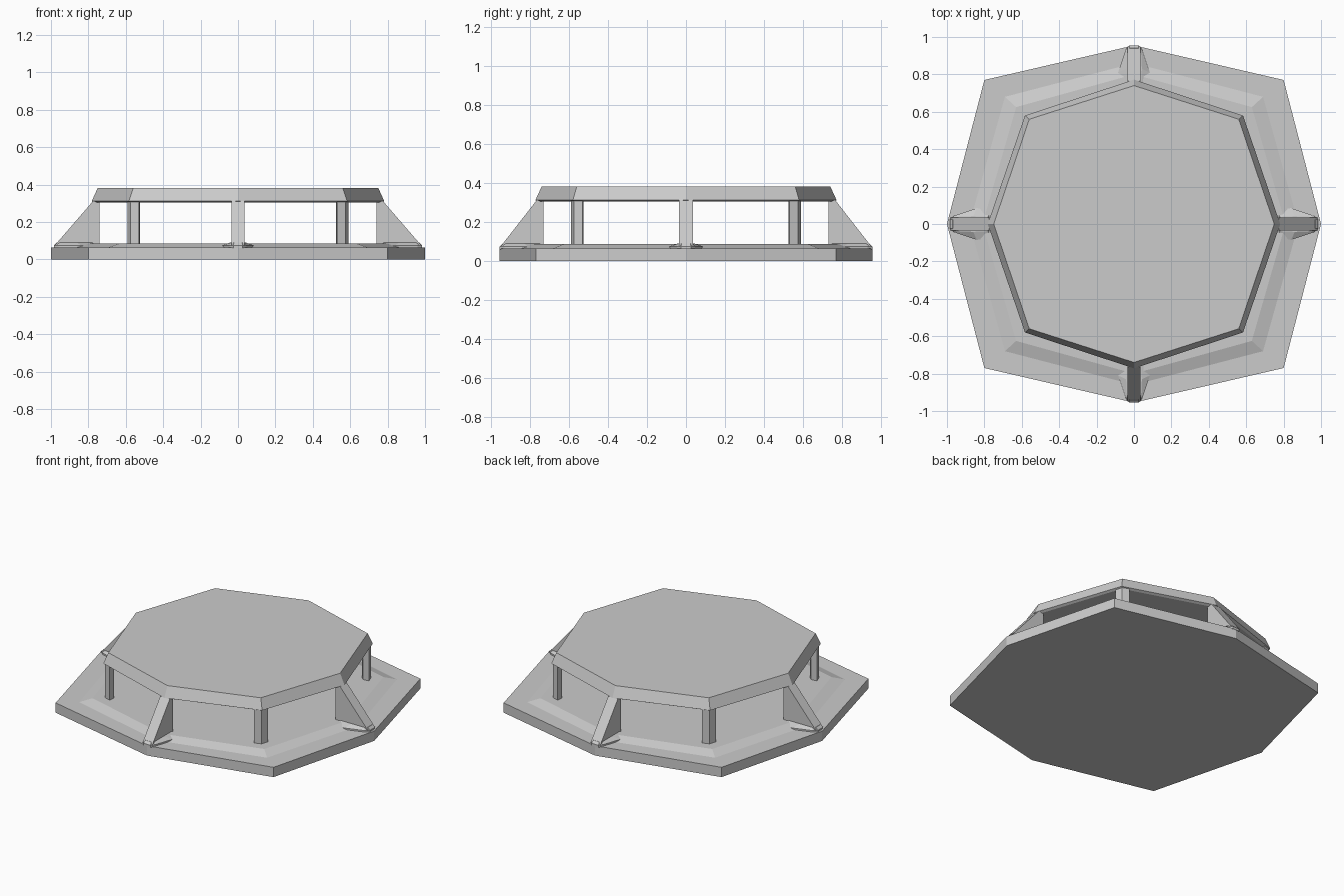
import bpy, bmesh, math
from mathutils import Matrix

if "Cube" in bpy.data.objects:
    bpy.data.objects.remove(bpy.data.objects["Cube"])

grey = bpy.data.materials.new("light_grey")
grey.diffuse_color = (0.6, 0.6, 0.6, 1)
grey.use_nodes = True
grey.node_tree.nodes["Principled BSDF"].inputs["Base Color"].default_value = grey.diffuse_color


def octagon(ax, ay, cx, cy):
    """Outline with points on both axes and on the four diagonals."""
    return [(ax, 0), (cx, cy), (0, ay), (-cx, cy),
            (-ax, 0), (-cx, -cy), (0, -ay), (cx, -cy)]


def loft(name, rings, matrix=Matrix()):
    """Closed solid through rings of equal point count."""
    bm = bmesh.new()
    vr = [[bm.verts.new(p) for p in ring] for ring in rings]
    n = len(vr[0])
    bm.faces.new(vr[0][::-1])
    bm.faces.new(vr[-1])
    for a, b in zip(vr, vr[1:]):
        for i in range(n):
            j = (i + 1) % n
            bm.faces.new((a[i], a[j], b[j], b[i]))
    bm.transform(matrix)
    bmesh.ops.recalc_face_normals(bm, faces=bm.faces[:])
    me = bpy.data.meshes.new(name)
    bm.to_mesh(me)
    bm.free()
    me.materials.append(grey)
    ob = bpy.data.objects.new(name, me)
    bpy.context.collection.objects.link(ob)
    return ob


def at(outline, z):
    return [(x, y, z) for x, y in outline]


# Base slab
base = octagon(1.0, 0.955, 0.80, 0.77)
loft("base_slab", [at(base, 0), at(base, 0.065)])

# Raised floor with a shallow sloped rim
loft("raised_floor", [at(octagon(0.88, 0.86, 0.69, 0.68), 0.06),
                      at(octagon(0.88, 0.86, 0.69, 0.68), 0.065),
                      at(octagon(0.81, 0.80, 0.63, 0.625), 0.086)])

# Roof slab with sloping edge and a slightly recessed underside
loft("roof", [at(octagon(0.765, 0.755, 0.572, 0.567), 0.304),
              at(octagon(0.782, 0.772, 0.583, 0.58), 0.312),
              at(octagon(0.75, 0.74, 0.56, 0.56), 0.382)])

# Corner posts on the diagonals
post = [(0.575, 0.575), (0.53, 0.59), (0.525, 0.55), (0.55, 0.525), (0.59, 0.53)]
for sx in (1, -1):
    for sy in (1, -1):
        loft("corner_post", [at(post, 0.07), at(post, 0.31)],
             Matrix.Diagonal((sx, sy, 1, 1)))

# Sloping buttresses with flared feet on the axes
for k in range(4):
    turn = Matrix.Rotation(k * math.pi / 2, 4, 'Z')
    s = 0.0 if k % 2 == 0 else -0.03   # the y side is a little shorter
    inner = 0.74 + s / 3
    side = [[(inner, y, 0.07), (0.98 + s, y, 0.075), (0.775 + s / 3, y, 0.312),
             (inner, y, 0.312)] for y in (-0.035, 0.035)]
    loft("buttress", side, turn)
    foot = [(0.76, -0.075), (0.84, -0.085), (0.96, -0.045), (0.985, -0.025),
            (0.985, 0.025), (0.96, 0.045), (0.84, 0.085), (0.76, 0.075)]
    cap = [(0.78, -0.038), (0.86, -0.042), (0.95, -0.038), (0.97, -0.022),
           (0.97, 0.022), (0.95, 0.038), (0.86, 0.042), (0.78, 0.038)]
    foot = [(x + s, y) for x, y in foot]
    cap = [(x + s, y) for x, y in cap]
    loft("buttress_foot", [at(foot, 0.06), at(foot, 0.075), at(cap, 0.09)], turn)
